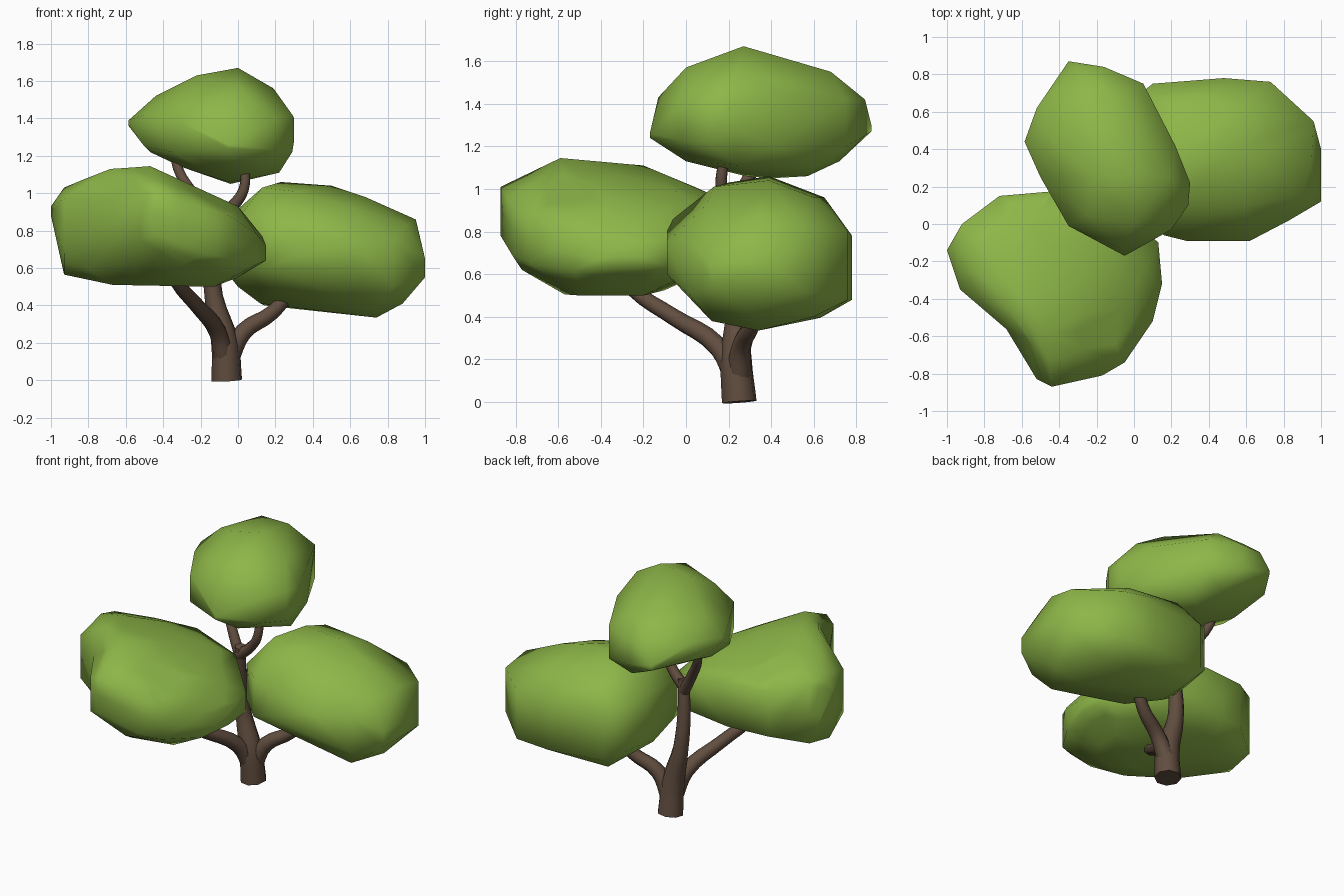
import bpy, bmesh
from mathutils import Vector


def material(name, rgb):
    m = bpy.data.materials.new(name)
    m.diffuse_color = (*rgb, 1)
    return m


LEAF = material("leaf_green", (0.27, 0.47, 0.065))
BARK = material("bark_brown", (0.12, 0.075, 0.05))


def canopy(name, rim, caps, dent=None):
    """Faceted foliage mass: rim is (x, y, low z, high z), caps are top and bottom points.
    dent = (centre, radius, push) presses a shallow hollow into the side."""
    bm = bmesh.new()
    for x, y, lo, hi in rim:
        bm.verts.new((x, y, lo))
        bm.verts.new((x, y, hi))
    for p in caps:
        bm.verts.new(p)
    res = bmesh.ops.convex_hull(bm, input=bm.verts)
    junk = {g for g in res["geom_interior"] + res["geom_unused"]
            if isinstance(g, bmesh.types.BMVert)}
    bmesh.ops.delete(bm, geom=list(junk), context='VERTS')
    bmesh.ops.recalc_face_normals(bm, faces=bm.faces)
    if dent:
        bmesh.ops.subdivide_edges(bm, edges=bm.edges, cuts=1, use_grid_fill=True)
        centre, radius, push = Vector(dent[0]), dent[1], Vector(dent[2])
        for v in bm.verts:
            d = (v.co.xy - centre).length / radius
            if d < 1:
                v.co.xy += push * (1 - d * d)
    for f in bm.faces:
        f.smooth = True
    me = bpy.data.meshes.new(name)
    bm.to_mesh(me)
    bm.free()
    me.materials.append(LEAF)
    bpy.context.collection.objects.link(bpy.data.objects.new(name, me))


def branch(name, pts):
    """Tapered tube through (x, y, z, radius) points."""
    cu = bpy.data.curves.new(name, 'CURVE')
    cu.dimensions = '3D'
    cu.bevel_depth = 1
    cu.bevel_resolution = 2
    cu.resolution_u = 4
    cu.use_fill_caps = True
    s = cu.splines.new('BEZIER')
    s.bezier_points.add(len(pts) - 1)
    for bp, (x, y, z, r) in zip(s.bezier_points, pts):
        bp.co = (x, y, z)
        bp.radius = r
        bp.handle_left_type = bp.handle_right_type = 'AUTO'
    cu.materials.append(BARK)
    ob = bpy.data.objects.new(name, cu)
    bpy.context.collection.objects.link(ob)
    bpy.ops.object.select_all(action='DESELECT')
    ob.select_set(True)
    bpy.context.view_layer.objects.active = ob
    bpy.ops.object.convert(target='MESH')
    bpy.ops.object.shade_smooth_by_angle(angle=0.9)


# Foliage masses
canopy("left_canopy", [
    (-1, -.14, .88, .93), (-.92, 0, .60, 1.0), (-.72, .15, .65, .95),
    (-.43, .175, .65, .95), (-.1, .12, .65, .88), (.13, -.1, .64, .77),
    (.15, -.32, .64, .72), (.1, -.52, .62, .78), (-.05, -.74, .65, .88),
    (-.17, -.81, .68, .92), (-.44, -.87, .78, 1.01), (-.52, -.83, .75, .98),
    (-.93, -.35, .68, .97)],
    [(-.93, -.13, 1.03), (-.69, -.45, 1.13), (-.47, -.59, 1.145),
     (-.66, -.2, 1.11), (-.55, .04, 1.01), (-.24, -.3, 1.02),
     (0, -.35, .93), (-.2, -.05, .99), (-.15, -.55, .98),
     (-.93, -.2, .565), (-.67, -.4, .51), (-.13, -.2, .5), (-.13, -.5, .5),
     (-.4, -.57, .505), (-.5, -.1, .525), (0, -.3, .55), (-.3, -.77, .62)],
    dent=((-.70, -.63), .2, (.045, .03)))

canopy("right_canopy", [
    (.1, .75, .50, .80), (.48, .78, .48, .78), (.73, .76, .48, .80),
    (.96, .55, .52, .82), (1, .4, .55, .65), (1, .12, .55, .65),
    (.83, .02, .5, .75), (.62, -.09, .6, .75), (.28, -.09, .65, .80),
    (.16, -.06, .6, .86), (-.02, .12, .6, .84), (-.04, .45, .55, .88),
    (.0, .67, .55, .85)],
    [(.23, .39, 1.06), (.13, .2, 1.03), (.5, .39, 1.04), (.3, .13, 1.01),
     (.68, .35, .98), (.95, .35, .86), (.55, .6, .96), (.2, .65, .96),
     (.6, .1, .93), (.9, .15, .83),
     (.74, .34, .335), (.88, .3, .41), (.76, .12, .38), (.55, .63, .395),
     (.8, .6, .4), (.12, .42, .41), (.2, .15, .47), (.14, .63, .40),
     (.3, 0, .54), (0, .35, .5)])

canopy("top_canopy", [
    (-.585, .44, 1.36, 1.39), (-.52, .62, 1.3, 1.42), (-.35, .87, 1.27, 1.3),
    (-.3, .84, 1.28, 1.42), (-.16, .84, 1.25, 1.42), (.05, .75, 1.2, 1.42),
    (.22, .42, 1.2, 1.45), (.3, .22, 1.28, 1.40), (.29, .1, 1.22, 1.42),
    (.2, -.03, 1.23, 1.40), (-.05, -.17, 1.24, 1.26), (-.07, -.13, 1.23, 1.43),
    (-.35, -.01, 1.22, 1.4), (-.5, .25, 1.25, 1.42)],
    [(0, .27, 1.67), (-.22, .25, 1.63), (-.1, .55, 1.58), (-.3, .68, 1.55),
     (-.1, .68, 1.55), (-.44, .45, 1.52), (.19, .25, 1.56), (0, 0, 1.57),
     (-.25, .05, 1.52),
     (-.04, .4, 1.05), (-.04, .57, 1.06), (-.05, .28, 1.06), (.22, .25, 1.11),
     (-.3, .35, 1.14), (-.1, .72, 1.13), (0, 0, 1.13), (-.47, .4, 1.22),
     (.05, .6, 1.1)])

# Trunk and branches
branch("trunk", [(-.06, .25, 0, .083), (-.07, .235, .2, .075),
                 (-.13, .24, .45, .05), (-.14, .22, .7, .043),
                 (-.12, .2, .9, .036)])
branch("left_branch", [(-.07, .24, .1, .06), (-.11, .15, .26, .048),
                       (-.22, -.06, .40, .04), (-.33, -.25, .53, .036),
                       (-.37, -.32, .62, .03)])
branch("right_branch", [(-.06, .25, .1, .06), (.03, .26, .26, .047),
                        (.18, .31, .36, .04), (.26, .35, .46, .035),
                        (.29, .36, .58, .028)])
branch("upper_right_branch", [(-.13, .2, .84, .036), (-.02, .18, .94, .032),
                              (.03, .165, 1.02, .028), (.04, .18, 1.15, .024)])
branch("upper_left_branch", [(-.13, .21, .82, .036), (-.23, .26, .98, .032),
                             (-.32, .33, 1.13, .028), (-.34, .36, 1.24, .024)])
